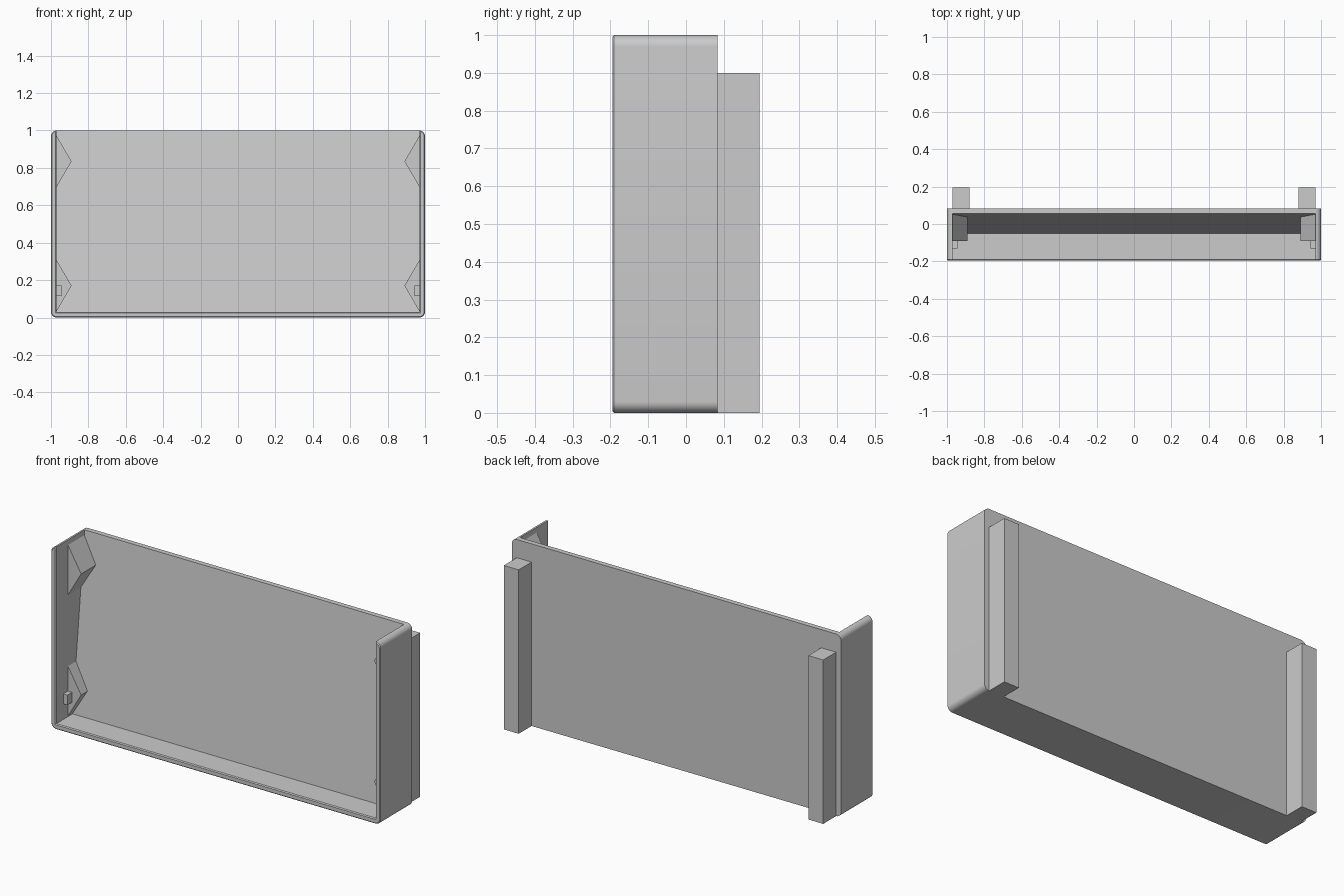
import bpy, bmesh, math

cube = bpy.data.objects.get("Cube")
if cube:
    bpy.data.objects.remove(cube, do_unlink=True)

FRONT, BACK = -0.195, 0.083     # depth of the tray
WALL, RADIUS = 0.03, 0.03       # wall thickness, corner rounding

grey = bpy.data.materials.new("plain_grey")
grey.use_nodes = True
grey.diffuse_color = (0.6, 0.6, 0.6, 1)
grey.node_tree.nodes["Principled BSDF"].inputs["Base Color"].default_value = (0.6, 0.6, 0.6, 1)


def prism(name, outline, start, end, along="y"):
    """Extrude an outline (x,z along y, or y,z along x) between two positions."""
    def place(p, d):
        return (p[0], d, p[1]) if along == "y" else (d, p[0], p[1])
    bm = bmesh.new()
    face = bm.faces.new([bm.verts.new(place(p, start)) for p in outline])
    grown = bmesh.ops.extrude_face_region(bm, geom=[face])["geom"]
    shift = place((0, 0), end - start)
    bmesh.ops.translate(bm, vec=shift, verts=[g for g in grown if isinstance(g, bmesh.types.BMVert)])
    bmesh.ops.recalc_face_normals(bm, faces=bm.faces)
    mesh = bpy.data.meshes.new(name)
    bm.to_mesh(mesh)
    bm.free()
    mesh.materials.append(grey)
    obj = bpy.data.objects.new(name, mesh)
    bpy.context.collection.objects.link(obj)
    return obj


# Tray: rounded block with a sloping-backed cavity, open at front and top
outline = []
for i, (sx, sz) in enumerate([(1, 1), (-1, 1), (-1, -1), (1, -1)]):
    for step in range(9):
        a = math.radians(90 * i + 90 * step / 8)
        outline.append((sx * (1 - RADIUS) + RADIUS * math.cos(a),
                        0.5 + sz * (0.5 - RADIUS) + RADIUS * math.sin(a)))
tray = prism("tray", outline, FRONT, BACK)
cavity = prism("cavity_cutter", [(-0.3, WALL), (-0.05, WALL), (0.055, 1), (0.055, 1.1), (-0.3, 1.1)],
               WALL - 1, 1 - WALL, along="x")
cut = tray.modifiers.new("cavity", "BOOLEAN")
cut.operation = "DIFFERENCE"
cut.solver = "EXACT"
cut.object = cavity
bpy.context.view_layer.update()
hollow = bpy.data.meshes.new_from_object(tray.evaluated_get(bpy.context.evaluated_depsgraph_get()))
tray.modifiers.clear()
tray.data = hollow
bpy.data.objects.remove(cavity, do_unlink=True)

# Fine chamfer round the front rim
bm = bmesh.new()
bm.from_mesh(hollow)
rim = [e for e in bm.edges if all(abs(v.co.y - FRONT) < 1e-4 for v in e.verts)]
bmesh.ops.bevel(bm, geom=rim, offset=0.005, segments=1, affect="EDGES", clamp_overlap=True)
bm.to_mesh(hollow)
bm.free()
bpy.ops.object.select_all(action="DESELECT")
tray.select_set(True)
bpy.context.view_layer.objects.active = tray
bpy.ops.object.shade_smooth_by_angle(angle=math.radians(30))

for side, s in (("left", 1), ("right", -1)):
    inner, hidden = s * (1 - WALL), s * 0.98

    # Triangular wedges on the inside of each side wall
    for level, middle in (("upper", 0.835), ("lower", 0.17)):
        prism(f"{side}_{level}_wedge",
              [(hidden, middle - 0.137), (inner, middle - 0.137), (s * 0.89, middle),
               (inner, middle + 0.137), (hidden, middle + 0.137)], -0.09, 0.07)

    # Small peg in front of the lower wedge
    prism(f"{side}_peg", [(hidden, 0.115), (s * 0.945, 0.115), (s * 0.945, 0.17), (hidden, 0.17)],
          -0.13, -0.085)

    # Upright rail on the back
    prism(f"{side}_back_rail", [(inner, 0), (s * 0.88, 0), (s * 0.88, 0.9), (inner, 0.9)],
          BACK - 0.005, 0.195)
